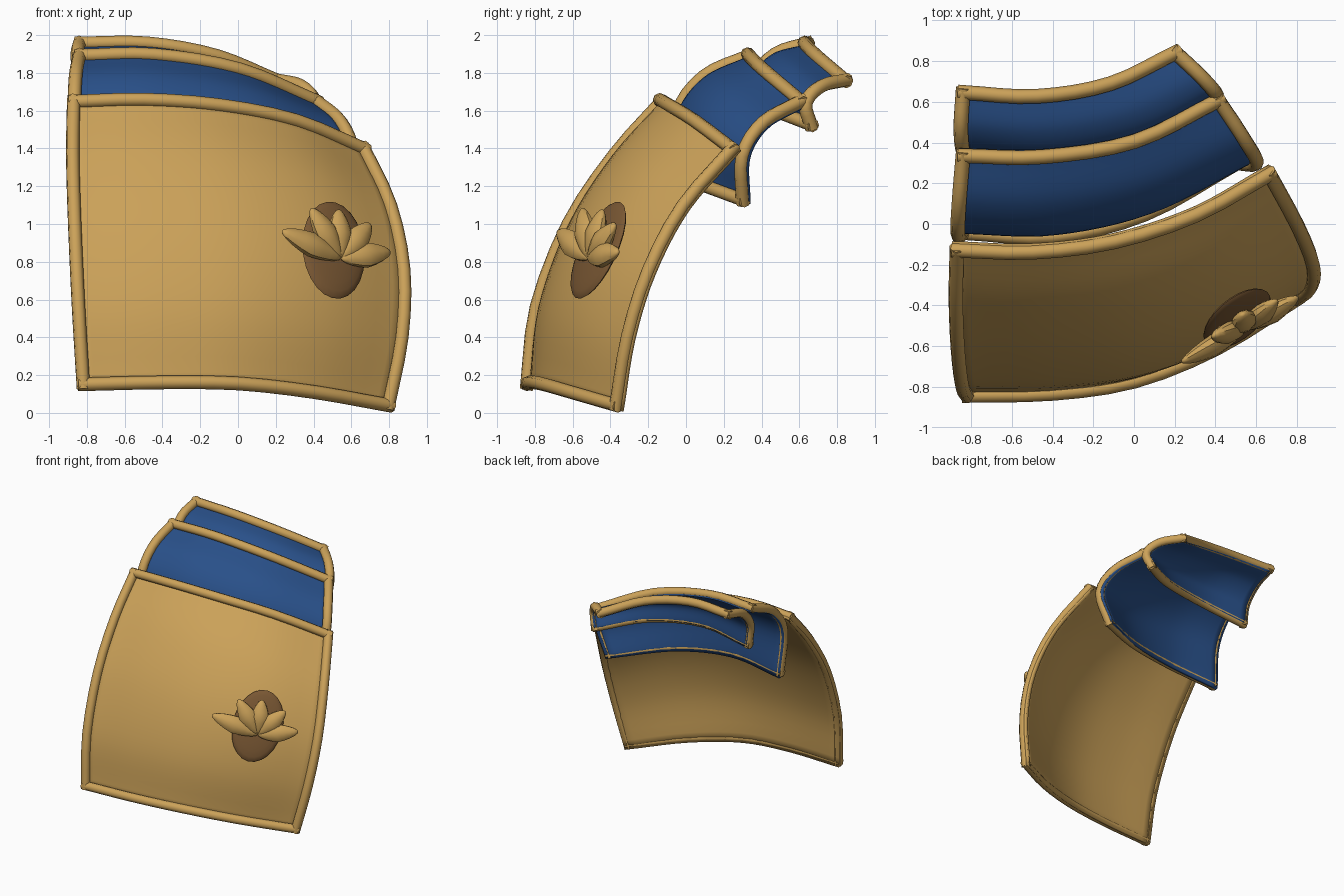
import bpy, bmesh, math
from mathutils import Vector, Matrix

if "Cube" in bpy.data.objects:
    bpy.data.objects.remove(bpy.data.objects["Cube"])


def material(name, col):
    m = bpy.data.materials.new(name)
    m.diffuse_color = (*col, 1)
    m.use_nodes = True
    m.node_tree.nodes["Principled BSDF"].inputs["Base Color"].default_value = m.diffuse_color
    return m


GOLD = material("gold", (0.60, 0.36, 0.10))
BLUE = material("blue", (0.022, 0.08, 0.25))
BROWN = material("brown", (0.19, 0.095, 0.033))


def spline(pts, t):
    """Smooth curve through evenly spaced control points, t in 0..1."""
    p = [Vector(q) for q in pts]
    p = [2 * p[0] - p[1]] + p + [2 * p[-1] - p[-2]]
    s = t * (len(p) - 3)
    i = min(max(int(s), 0), len(p) - 4)
    f = s - i
    a, b, c, d = p[i:i + 4]
    return 0.5 * (2 * b + (c - a) * f + (2 * a - 5 * b + 4 * c - d) * f ** 2
                  + (3 * b - a - 3 * c + d) * f ** 3)


def patch(edges, bulge=(0, 0, 0)):
    """Surface spanned by bottom, top, left, right curves, with an extra bulge."""
    bo, to, le, ri = edges
    bulge = Vector(bulge)

    def at(u, v):
        corners = ((Vector(bo[0]) * (1 - u) + Vector(bo[-1]) * u) * (1 - v)
                   + (Vector(to[0]) * (1 - u) + Vector(to[-1]) * u) * v)
        w = max(0, 6.75 * u * u * (1 - u)) * max(0, 4 * v * (1 - v))
        return (spline(bo, u) * (1 - v) + spline(to, u) * v
                + spline(le, v) * (1 - u) + spline(ri, v) * u - corners + bulge * w)
    return at


def frame(at, u, v):
    """Point, right tangent and outward normal on a patch."""
    e = 0.01
    du = at(min(u + e, 1), v) - at(max(u - e, 0), v)
    dv = at(u, min(v + e, 1)) - at(u, max(v - e, 0))
    return at(u, v), du.normalized(), du.cross(dv).normalized()


def finish(ob, mat, angle=40):
    ob.data.materials.clear()
    ob.data.materials.append(mat)
    bpy.ops.object.select_all(action='DESELECT')
    ob.select_set(True)
    bpy.context.view_layer.objects.active = ob
    bpy.ops.object.shade_smooth_by_angle(angle=math.radians(angle))


def add_mesh(name, bm, mat, angle=40):
    me = bpy.data.meshes.new(name)
    bm.to_mesh(me)
    bm.free()
    ob = bpy.data.objects.new(name, me)
    bpy.context.collection.objects.link(ob)
    finish(ob, mat, angle)
    return ob


def plate(name, at, mat, over, n=20):
    """Thin shell reaching slightly past the rails' centre lines."""
    eu = over / (at(1, .5) - at(0, .5)).length
    ev = over / (at(.5, 1) - at(.5, 0)).length
    bm = bmesh.new()
    g = [[bm.verts.new(at(-eu + (1 + 2 * eu) * i / n, -ev + (1 + 2 * ev) * j / n))
          for i in range(n + 1)] for j in range(n + 1)]
    for j in range(n):
        for i in range(n):
            bm.faces.new((g[j][i], g[j][i + 1], g[j + 1][i + 1], g[j + 1][i]))
    ob = add_mesh(name, bm, mat)
    so = ob.modifiers.new("thickness", 'SOLIDIFY')
    so.thickness = 0.022
    so.offset = -1


def trim(name, at, side, n=12, r=0.036):
    """Round rail along one border, lying slightly on the outer face."""
    pts = []
    for i in range(n + 1):
        t = i / n
        u, v = {"bottom": (t, 0), "top": (t, 1), "left": (0, t), "right": (1, t)}[side]
        p, _, nor = frame(at, u, v)
        pts.append(p + nor * 0.012)
    pts[0] += (pts[0] - pts[1]).normalized() * 0.025
    pts[-1] += (pts[-1] - pts[-2]).normalized() * 0.025
    cu = bpy.data.curves.new(name, 'CURVE')
    cu.dimensions = '3D'
    cu.bevel_depth = r
    cu.bevel_resolution = 2
    cu.use_fill_caps = True
    s = cu.splines.new('POLY')
    s.points.add(n)
    for q, p in zip(s.points, pts):
        q.co = (*p, 1)
    ob = bpy.data.objects.new(name, cu)
    bpy.context.collection.objects.link(ob)
    bpy.ops.object.select_all(action='DESELECT')
    ob.select_set(True)
    bpy.context.view_layer.objects.active = ob
    bpy.ops.object.convert(target='MESH')
    finish(bpy.context.object, GOLD, 50)


# Border curves of the three overlapping plates: bottom, top, left, right
LOWER = patch((
    [(-.82, -.83, .15), (-.4, -.82, .16), (0, -.76, .155), (.4, -.60, .11), (.79, -.36, .04)],
    [(-.87, -.12, 1.64), (-.5, -.13, 1.65), (-.1, -.08, 1.62), (.3, .05, 1.54), (.66, .25, 1.39)],
    [(-.82, -.83, .15), (-.845, -.78, .56), (-.865, -.61, 1.0), (-.875, -.37, 1.36), (-.87, -.12, 1.64)],
    [(.79, -.36, .04), (.86, -.30, .4), (.87, -.19, .75), (.80, -.01, 1.09), (.66, .25, 1.39)]),
    (.015, -.045, .01))
MIDDLE = patch((
    [(-.84, -.03, 1.21), (-.4, -.05, 1.25), (.05, .06, 1.22), (.5, .31, 1.13)],
    [(-.84, .34, 1.88), (-.45, .335, 1.885), (0, .41, 1.81), (.41, .61, 1.64)],
    [(-.84, -.03, 1.21), (-.865, -.04, 1.56), (-.86, .10, 1.77), (-.84, .34, 1.88)],
    [(.5, .31, 1.13), (.595, .31, 1.36), (.54, .415, 1.53), (.41, .61, 1.64)]))
UPPER = patch((
    [(-.82, .36, 1.59), (-.4, .34, 1.64), (.03, .45, 1.61), (.37, .67, 1.53)],
    [(-.84, .65, 1.945), (-.48, .63, 1.945), (-.12, .69, 1.88), (.2, .84, 1.75)],
    [(-.82, .36, 1.59), (-.84, .37, 1.76), (-.85, .48, 1.89), (-.84, .65, 1.945)],
    [(.37, .67, 1.53), (.40, .645, 1.64), (.33, .72, 1.72), (.2, .84, 1.75)]))

for name, at, mat, over in (("lower_plate", LOWER, GOLD, .03), ("middle_plate", MIDDLE, BLUE, .025),
                            ("upper_plate", UPPER, BLUE, .01)):
    plate(name, at, mat, over)
    for side in ("bottom", "top", "left", "right"):
        trim(f"{name}_{side}_trim", at, side)

# Emblem frame: point of the lower plate nearest to the flower's place
at = LOWER
u, v = min(((i / 60, j / 60) for i in range(61) for j in range(61)),
           key=lambda q: (at(*q).x - .51) ** 2 + (at(*q).z - .86) ** 2)
pos, tan, nor = frame(at, u, v)
up = nor.cross(tan)
basis = Matrix((tan, up, nor)).transposed().to_4x4()
basis.translation = pos + nor * .018

# Brown oval boss behind the flower
bm = bmesh.new()
bmesh.ops.create_uvsphere(bm, u_segments=24, v_segments=12, radius=1)
bm.transform(basis @ Matrix.Diagonal((.19, .28, .036, 1)))
add_mesh("oval_boss", bm, BROWN)

# Flower petals fanned out from one base point
for k, (ang, length, lift) in enumerate(((8, .27, 6), (44, .31, 8), (-34, .28, 6),
                                         (82, .38, 4), (-70, .31, 3))):
    bm = bmesh.new()
    bmesh.ops.create_uvsphere(bm, u_segments=10, v_segments=10, radius=1)
    for w in bm.verts:
        pinch = 1 - 0.3 * abs(w.co.z)
        w.co = Vector((w.co.x * .07 * pinch, (w.co.z + 1) * length / 2, w.co.y * .05 * pinch))
    bm.transform(basis @ Matrix.Translation((.02, -.06, .045))
                 @ Matrix.Rotation(math.radians(ang), 4, 'Z')
                 @ Matrix.Rotation(math.radians(lift), 4, 'X'))
    bmesh.ops.recalc_face_normals(bm, faces=bm.faces)
    add_mesh(f"petal_{k + 1}", bm, GOLD)
